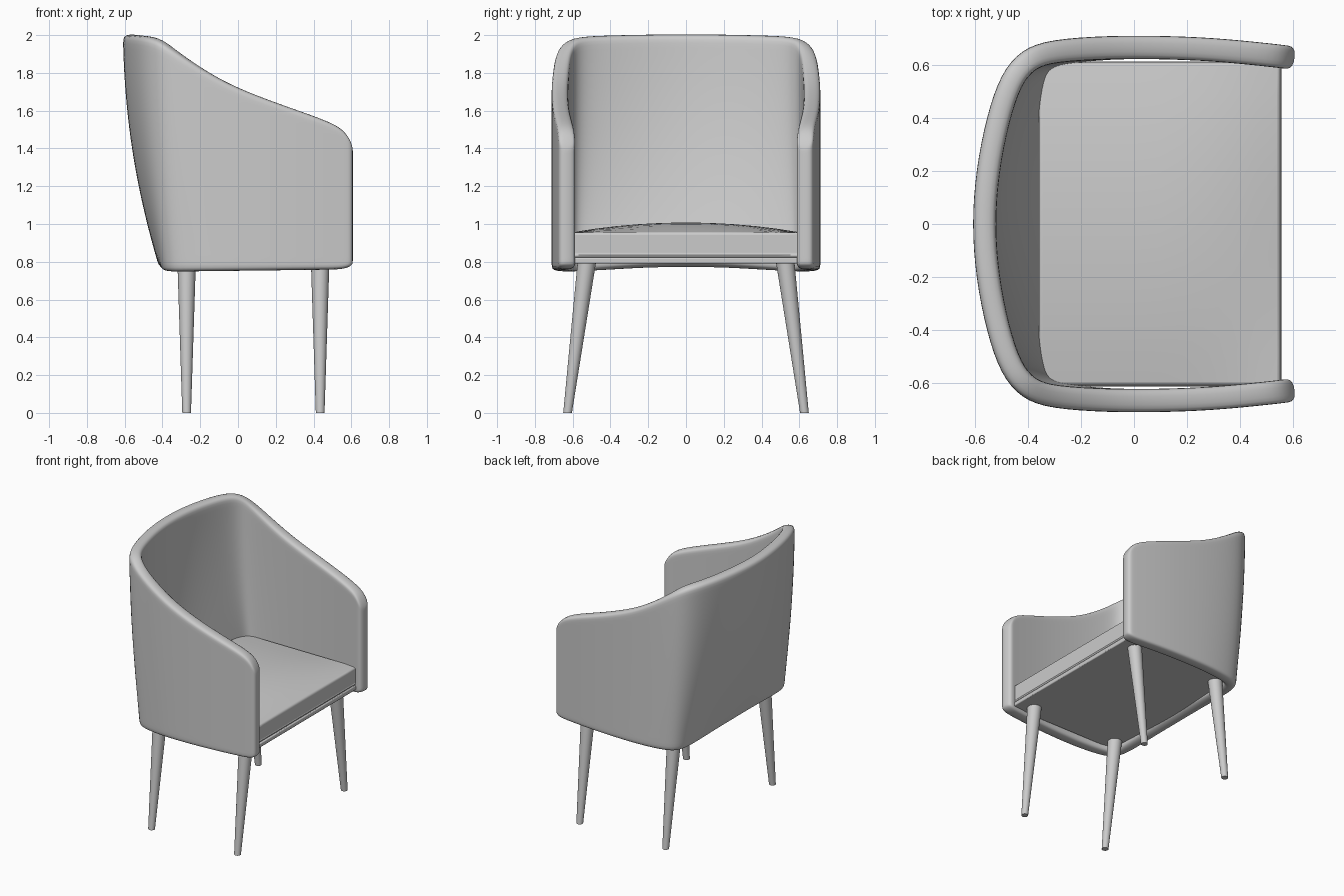
import bpy, bmesh
from mathutils import Vector

if "Cube" in bpy.data.objects:
    bpy.data.objects.remove(bpy.data.objects["Cube"])


def make_object(name, bm):
    bmesh.ops.recalc_face_normals(bm, faces=bm.faces)
    mesh = bpy.data.meshes.new(name)
    bm.to_mesh(mesh)
    bm.free()
    obj = bpy.data.objects.new(name, mesh)
    bpy.context.collection.objects.link(obj)
    return obj


def smooth(obj, angle=0.6):
    bpy.ops.object.select_all(action='DESELECT')
    obj.select_set(True)
    bpy.context.view_layer.objects.active = obj
    bpy.ops.object.shade_smooth_by_angle(angle=angle)


def box(lo, hi, cuts=0):
    bm = bmesh.new()
    bmesh.ops.create_cube(bm, size=1)
    lo, hi = Vector(lo), Vector(hi)
    for v in bm.verts:
        v.co = (lo + hi) / 2 + v.co * (hi - lo)
    if cuts:
        bmesh.ops.subdivide_edges(bm, edges=bm.edges[:], cuts=cuts, use_grid_fill=True)
    return bm


def bevel(obj, width, segments):
    m = obj.modifiers.new("bevel", 'BEVEL')
    m.width, m.segments, m.limit_method = width, segments, 'ANGLE'
    m.angle_limit = 0.8


# Wraparound shell: half-plan stations from back centre to arm front
# (x at z=2, y at z=2, x at base, y at base, top z, base z)
half = [
    (-.570, .00, -.372, .00, 2.005, .775),
    (-.555, .20, -.370, .20, 2.005, .772),
    (-.515, .40, -.365, .38, 2.000, .760),
    (-.465, .55, -.360, .53, 1.995, .750),
    (-.400, .625, -.345, .61, 1.975, .747),
    (-.310, .655, -.280, .645, 1.905, .747),
    (-.100, .668, -.100, .668, 1.765, .750),
    (.100, .668, .100, .668, 1.680, .752),
    (.300, .660, .300, .660, 1.608, .755),
    (.480, .642, .480, .642, 1.545, .757),
    (.570, .632, .570, .632, 1.495, .760),
    (.608, .626, .608, .626, 1.405, .785),
]
stations = [(a, -b, c, -d, e, f) for a, b, c, d, e, f in reversed(half[1:])] + half
rows = [0, .035, .2, .4, .6, .8, .96, 1]
bm = bmesh.new()
grid = []
for tx, ty, bx, by, top, base in stations:
    col = []
    for r in rows:
        z = base + (top - base) * r
        t = min(max((z - .77) / 1.23, 0), 1)
        f = 1 - (1 - t) ** 2
        col.append(bm.verts.new((bx + (tx - bx) * f, by + (ty - by) * f, z)))
    grid.append(col)
for a, b in zip(grid, grid[1:]):
    for j in range(len(rows) - 1):
        bm.faces.new((a[j], b[j], b[j + 1], a[j + 1]))
shell = make_object("back_and_arm_shell", bm)
sol = shell.modifiers.new("thickness", 'SOLIDIFY')
sol.thickness, sol.offset = .088, 0
sub = shell.modifiers.new("rounding", 'SUBSURF')
sub.levels = sub.render_levels = 2
smooth(shell, 3.1)

# Crowned seat cushion
bm = box((-.36, -.61, .822), (.553, .61, .955), 9)
for v in bm.verts:
    if v.co.z > .95:
        run = min((.553 - v.co.x) / .45, 1)
        v.co.z += .053 * (1 - (v.co.y / .61) ** 2) * (1 - (1 - run) ** 2)
seat = make_object("seat_cushion", bm)
bevel(seat, .03, 4)
smooth(seat)

# Seat board under the cushion
board = make_object("seat_board", box((-.36, -.615, .79), (.557, .615, .822)))
bevel(board, .006, 2)
smooth(board)

# Splayed tapered legs
for label, x in (("front", .435), ("rear", -.272)):
    for side, s in (("left", 1), ("right", -1)):
        bm = bmesh.new()
        bmesh.ops.create_cone(bm, cap_ends=True, segments=24,
                              radius1=.023, radius2=.049, depth=.8)
        for v in bm.verts:
            t = v.co.z / .8 + .5
            v.co += Vector((x, s * (.627 - .102 * t), .4))
        smooth(make_object(f"{label}_{side}_leg", bm))
